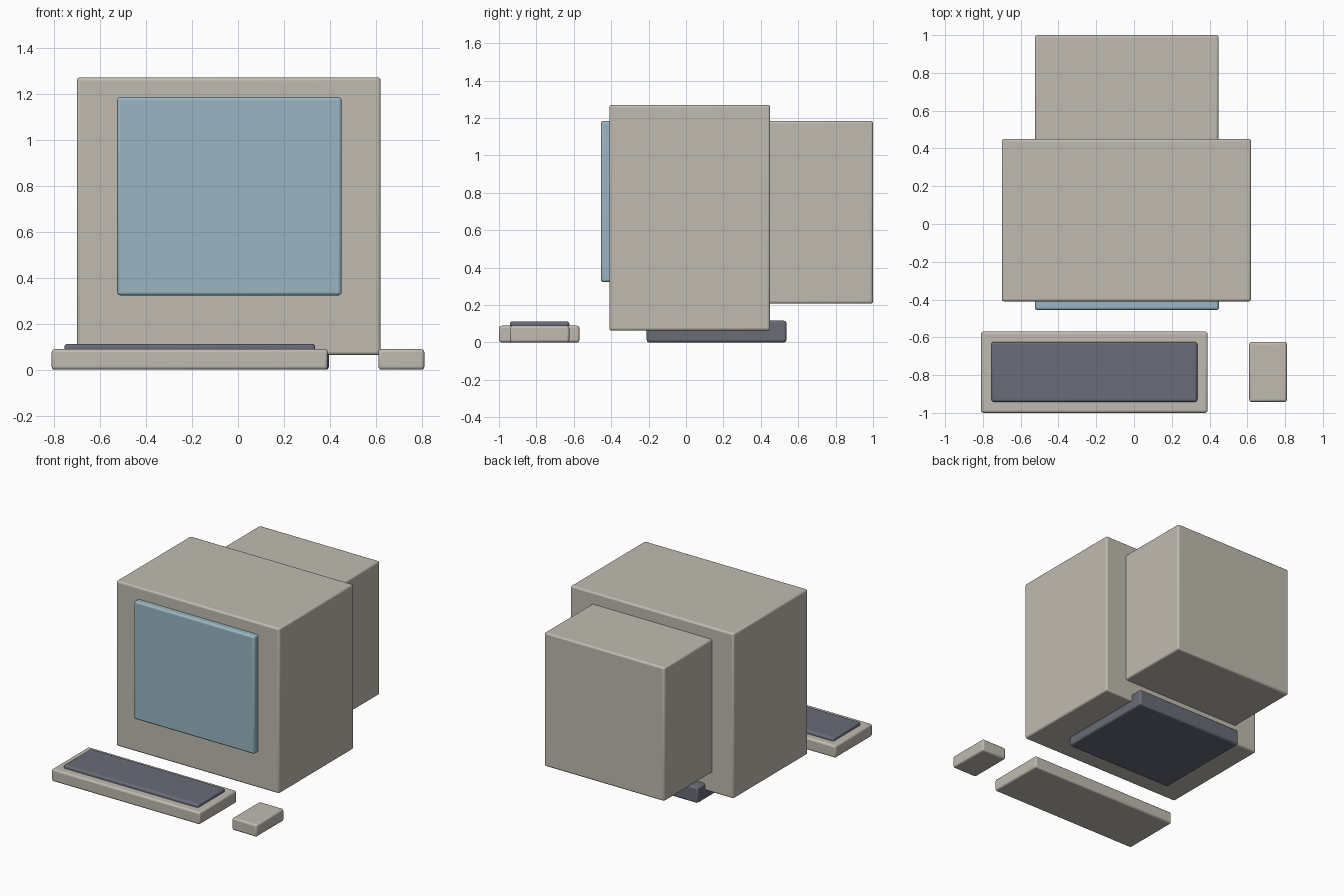
import bpy

if "Cube" in bpy.data.objects:
    bpy.data.objects.remove(bpy.data.objects["Cube"])

def material(name, rgb):
    m = bpy.data.materials.new(name)
    m.diffuse_color = (*rgb, 1.0)
    m.use_nodes = True
    m.node_tree.nodes["Principled BSDF"].inputs["Base Color"].default_value = m.diffuse_color
    return m

beige = material("beige plastic", (0.53, 0.50, 0.44))
dark = material("dark grey plastic", (0.14, 0.15, 0.185))
blue = material("blue glass", (0.32, 0.47, 0.54))

def box(name, x, y, z, mat, r=0.013):
    """Softly rounded box from its min/max on each axis."""
    bpy.ops.mesh.primitive_cube_add(
        size=1, location=[sum(a) / 2 for a in (x, y, z)])
    ob = bpy.context.object
    ob.name = name
    ob.scale = [a[1] - a[0] for a in (x, y, z)]
    bpy.ops.object.transform_apply(location=False, rotation=False, scale=True)
    bev = ob.modifiers.new("soft_edges", "BEVEL")
    bev.width = r
    bev.segments = 3
    ob.data.materials.append(mat)
    bpy.ops.object.shade_smooth_by_angle(angle=0.6)
    return ob

# Monitor: case, rear tube housing, glass and foot
box("monitor_case", (-0.70, 0.62), (-0.41, 0.45), (0.063, 1.27), beige)
box("rear_housing", (-0.525, 0.448), (0.40, 1.0), (0.207, 1.184), beige)
box("screen", (-0.525, 0.45), (-0.455, -0.36), (0.323, 1.184), blue)
box("monitor_foot", (-0.47, 0.395), (-0.21, 0.537), (0.0, 0.116), dark)

# Keyboard with raised key bed
box("keyboard", (-0.81, 0.39), (-1.0, -0.57), (0.0, 0.089), beige)
box("key_bed", (-0.755, 0.335), (-0.942, -0.624), (0.05, 0.112), dark)

# Mouse
box("mouse", (0.61, 0.81), (-0.942, -0.624), (0.0, 0.089), beige)
